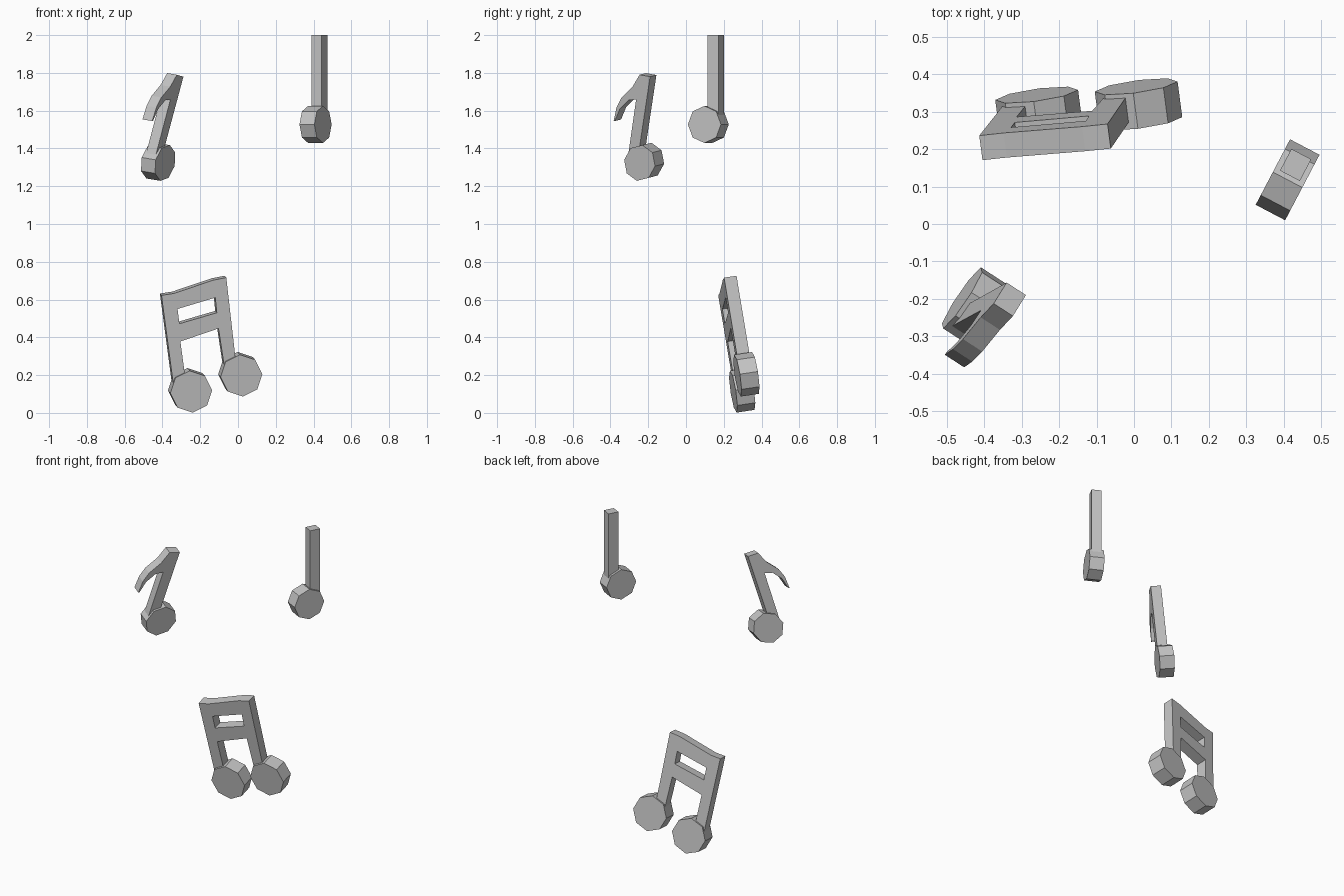
import bpy, bmesh
from math import cos, sin, radians
from mathutils import Vector

cube = bpy.data.objects.get("Cube")
if cube:
    bpy.data.objects.remove(cube, do_unlink=True)

grey = bpy.data.materials.new("plain_grey")
grey.use_nodes = True
grey.diffuse_color = (0.55, 0.55, 0.55, 1)
grey.node_tree.nodes["Principled BSDF"].inputs["Base Color"].default_value = (0.55, 0.55, 0.55, 1)


def slab(name, loops, frame, front, back):
    """Fill outline loops (later ones are holes) in a tilted plane and thicken them."""
    origin, u_axis, v_axis = (Vector(f) for f in frame)
    normal = u_axis.cross(v_axis).normalized()
    bm = bmesh.new()
    edges = []
    for loop in loops:
        vs = [bm.verts.new(origin + u_axis * u + v_axis * v + normal * front) for u, v in loop]
        edges += [bm.edges.new((a, b)) for a, b in zip(vs, vs[1:] + vs[:1])]
    bmesh.ops.triangle_fill(bm, edges=edges, use_beauty=True, normal=normal)
    grown = bmesh.ops.extrude_face_region(bm, geom=bm.faces[:], use_keep_orig=True)
    moved = [g for g in grown["geom"] if isinstance(g, bmesh.types.BMVert)]
    bmesh.ops.translate(bm, verts=moved, vec=normal * (back - front))
    bmesh.ops.recalc_face_normals(bm, faces=bm.faces[:])
    mesh = bpy.data.meshes.new(name)
    bm.to_mesh(mesh)
    bm.free()
    mesh.materials.append(grey)
    obj = bpy.data.objects.new(name, mesh)
    bpy.context.collection.objects.link(obj)
    return obj


def head(name, centre, radii, turn, frame, front=0.014, back=-0.075):
    """Eight-sided note head, slightly thicker than the stem."""
    ring = [radians(45 * i + turn) for i in range(8)]
    outline = [(centre[0] + radii[0] * cos(a), centre[1] + radii[1] * sin(a)) for a in ring]
    return slab(name, [outline], frame, front, back)


# Beamed pair of notes: outline with a slot between the two beams
pair = ((0, 0.318, 0), (1, 0.132, 0), (0, -0.151, 1))
beam_outline = [(-0.405, 0.622), (-0.34, 0.632), (-0.13, 0.703), (-0.062, 0.716),
                (-0.01, 0.26), (-0.07, 0.23), (-0.103, 0.447), (-0.305, 0.378),
                (-0.278, 0.18), (-0.342, 0.15)]
beam_slot = [(-0.32, 0.55), (-0.12, 0.61), (-0.112, 0.53), (-0.31, 0.472)]
slab("beamed_stems", [beam_outline, beam_slot], pair, 0, -0.067)
for name, centre in (("beamed_head_right", (-0.25, 0.115)), ("beamed_head_left", (0.016, 0.2))):
    head(name, centre, (0.111, 0.111), 4, pair, 0.018, -0.079)

# Single note with a tapering flag
flagged = ((-0.468, 0, 0), (0.65, 1, 0), (0.17, 0, 1))
flag_outline = [(-0.19, 1.78), (-0.253, 1.36), (-0.307, 1.36), (-0.264, 1.66),
                (-0.305, 1.655), (-0.35, 1.61), (-0.377, 1.545), (-0.383, 1.545),
                (-0.368, 1.617), (-0.341, 1.67), (-0.283, 1.727), (-0.246, 1.79)]
slab("flagged_stem", [flag_outline], flagged, 0, -0.062)
head("flagged_head", (-0.238, 1.325), (0.083, 0.096), -10, flagged)

# Plain upright note
plain = ((0.383, 0, 0), (0.525, 1, 0), (0, 0, 1))
slab("plain_stem", [[(0.115, 1.53), (0.173, 1.53), (0.173, 2.0), (0.115, 2.0)]], plain, 0, -0.06)
head("plain_head", (0.104, 1.527), (0.0875, 0.098), 0, plain)
